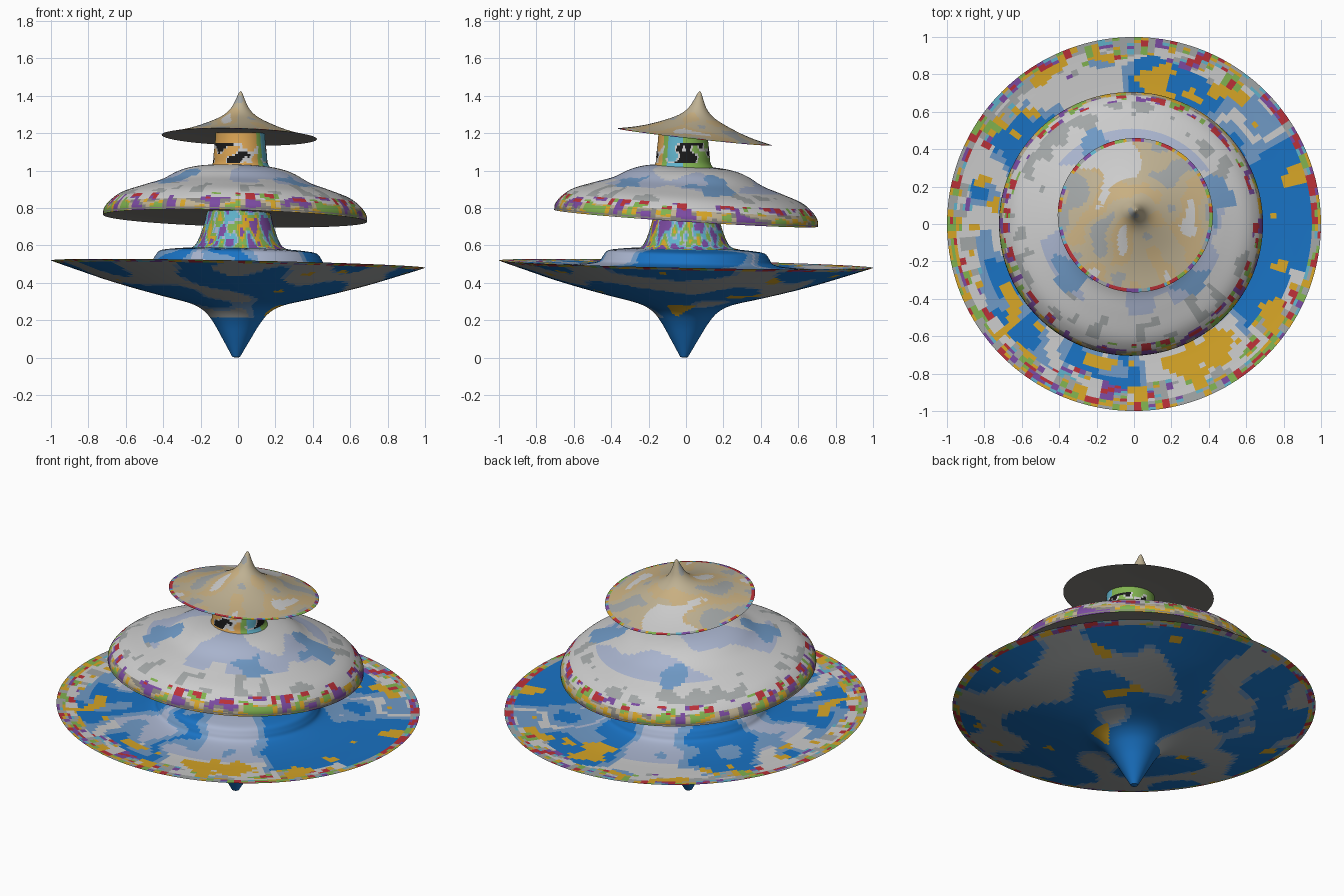
import bpy, bmesh, math
from mathutils import Vector, noise

if "Cube" in bpy.data.objects:
    bpy.data.objects.remove(bpy.data.objects["Cube"])

SEG = 160
COLORS = {
    "sky": (0.010, 0.17, 0.55), "mist": (0.16, 0.32, 0.56), "cloud": (0.58, 0.57, 0.56),
    "haze": (0.40, 0.46, 0.62), "stone": (0.36, 0.38, 0.38), "dusk": (0.24, 0.23, 0.21),
    "tan": (0.52, 0.44, 0.29), "sand": (0.58, 0.43, 0.22), "gold": (0.68, 0.38, 0.02),
    "red": (0.50, 0.03, 0.04), "purple": (0.20, 0.07, 0.36), "green": (0.22, 0.45, 0.08),
    "orange": (0.72, 0.38, 0.09), "aqua": (0.12, 0.45, 0.60), "black": (0.01, 0.01, 0.01),
}
MATS = {}
for key, col in COLORS.items():
    MATS[key] = bpy.data.materials.new(key)
    MATS[key].diffuse_color = (*col, 1)
KEYS = list(COLORS)


def smooth_run(pts, steps):
    """Catmull-Rom curve through the profile points."""
    p = [Vector(q) for q in pts]
    p = [2 * p[0] - p[1]] + p + [2 * p[-1] - p[-2]]
    out = []
    for a, b, c, d in zip(p, p[1:], p[2:], p[3:]):
        for s in range(steps):
            t = s / steps
            q = 0.5 * (2 * b + (c - a) * t + (2 * a - 5 * b + 4 * c - d) * t * t
                       + (3 * b - a - 3 * c + d) * t ** 3)
            out.append((max(q.x, 0.0), q.y))
    return out + [tuple(pts[-1])]


def lathe(name, runs, origin, slope, paint, steps=5):
    """Spin smooth profile runs about an axis; slope is the z fall per unit x and y."""
    prof = []
    for run in runs:
        r = smooth_run(run, steps)
        prof += r[1:] if prof else r
    bm = bmesh.new()
    rings = []
    for r, z in prof:
        if r < 1e-5:
            rings.append([bm.verts.new((0, 0, z))] * SEG)
        else:
            rings.append([bm.verts.new((r * math.cos(k * math.tau / SEG),
                                        r * math.sin(k * math.tau / SEG), z)) for k in range(SEG)])
    for lo, hi in zip(rings, rings[1:]):
        for k in range(SEG):
            n = (k + 1) % SEG
            quad = list(dict.fromkeys([lo[k], lo[n], hi[n], hi[k]]))
            if len(quad) > 2:
                f = bm.faces.new(quad)
                f.normal_update()
                c = f.calc_center_median()
                f.material_index = KEYS.index(
                    paint(c, math.hypot(c.x, c.y), math.degrees(math.atan2(c.y, c.x)), f.normal.z))
    me = bpy.data.meshes.new(name)
    bm.to_mesh(me)
    bm.free()
    for key in KEYS:
        me.materials.append(MATS[key])
    ob = bpy.data.objects.new(name, me)
    bpy.context.collection.objects.link(ob)
    ob.location = origin
    ob.rotation_mode = 'QUATERNION'
    ob.rotation_quaternion = Vector((0, 0, 1)).rotation_difference(Vector((slope[0], slope[1], 1)))
    bpy.ops.object.select_all(action='DESELECT')
    ob.select_set(True)
    bpy.context.view_layer.objects.active = ob
    bpy.ops.object.shade_smooth_by_angle(angle=math.radians(40))


def n(c, sxy, sz=None):
    sz = sz or sxy
    return noise.noise(Vector((c.x * sxy + 3.1, c.y * sxy + 7.7, c.z * sz + 1.3)))


def pick(v, *bands):
    """First name whose limit lies above v."""
    return next(name for limit, name in bands if v < limit)


def confetti(c, scale=13):
    return pick(n(c, scale), (-0.38, "red"), (-0.22, "purple"), (-0.12, "aqua"), (0.12, "stone"),
                (0.24, "gold"), (0.38, "green"), (9, "red"))


def near(c, x, y, size):
    return math.hypot(c.x - x, c.y - y) + 0.12 * n(c, 9) < size


def paint_dish(c, r, a, nz):
    wob = n(c, 5)
    if r > 0.955:
        return confetti(c)
    if nz < 0:                       # underside: sky with drifting cloud
        if r < 0.14:
            return "sky"
        if n(c, 6) > 0.5:
            return "gold"
        return pick(n(c, 3.6), (0.02, "sky"), (0.1, "mist"), (9, "stone"))
    if abs(n(c, 7)) > 0.42 and r > 0.72:
        return "gold"
    if r + 0.08 * wob > 0.87 and not -15 < a < 48:
        return confetti(c, 9) if abs(n(c, 8)) > 0.2 else "cloud"
    if near(c, 0.13, 0.73, 0.1) or near(c, 0.42, -0.7, 0.1):
        return "gold"
    spans = [(93, 130), (163, 200), (228, 255), (272, 322), (38, 56)]   # cloud banks
    deg = (a + 30 * wob) % 360
    d = min(max(lo - deg, deg - hi) for lo, hi in spans)
    return pick(d, (-6, "haze" if 0.7 > r else "cloud"), (4, "mist"), (999, "sky"))


def paint_canopy(c, r, a, nz):
    if nz < 0:
        return "dusk"
    if r > 0.688:
        return pick(n(c, 12), (-0.25, "purple"), (-0.05, "dusk"), (0.15, "tan"), (0.3, "gold"), (9, "green"))
    if r > 0.655:
        return confetti(c, 12) if abs(n(c, 12)) > 0.25 else "cloud"
    if any(near(c, *s) for s in ((-0.32, -0.3, 0.09), (0.42, 0.12, 0.1), (-0.2, 0.36, 0.08), (0.3, -0.3, 0.06))):
        return "mist"
    if r > 0.5:
        return pick(n(c, 11), (-0.25, "stone"), (9, "cloud"))
    return pick(n(c, 4), (0.05, "haze"), (9, "cloud"))


def paint_hat(c, r, a, nz):
    if nz < 0:
        return "dusk"
    if r > 0.402:
        return confetti(c)
    if r > 0.2 and 95 < a + 40 * n(c, 5) < 150:
        return "cloud"
    return pick(n(c, 8), (-0.3, "stone"), (0.12, "tan"), (0.5, "sand"), (9, "cloud"))


def paint_stem(c, r, a, nz):
    return pick(n(c, 24, 9), (-0.3, "purple"), (-0.1, "aqua"), (0.0, "haze"), (0.2, "green"),
                (0.4, "gold"), (9, "purple"))


def paint_neck(c, r, a, nz):
    v = n(c, 16)
    if 0.03 < c.z < 0.14 and v > 0.05:
        return "black" if v > 0.2 else "cloud"
    return "orange" if -170 < a < -50 else "aqua" if -35 < a < 0 else "green"


# Tapered dish with a raised step on its upper face
lathe("dish", [
    [(0, -0.5), (0.02, -0.497)],
    [(0.02, -0.497), (0.075, -0.40), (0.125, -0.315), (0.175, -0.255), (0.25, -0.215),
     (0.40, -0.178), (0.55, -0.14), (0.70, -0.098), (0.85, -0.05), (0.96, -0.014), (1.0, 0)],
    [(1.0, 0), (0.92, -0.005), (0.85, -0.008), (0.70, -0.014), (0.56, -0.01), (0.47, 0.005),
     (0.445, 0.035), (0.42, 0.064), (0.36, 0.075), (0.27, 0.082), (0.15, 0.084), (0, 0.084)],
], (0, 0, 0.5), (0.02, 0.02), paint_dish)

# Flared stem holding the canopy
lathe("stem", [[(0.29, 0), (0.245, 0.012), (0.218, 0.045), (0.19, 0.12), (0.17, 0.20),
                (0.163, 0.24)]],
      (0.002, 0, 0.577), (0.01, 0.0), paint_stem)

# Middle canopy with a slightly hollow underside
lathe("canopy", [
    [(0, 0.03), (0.2, 0.03), (0.55, 0.015), (0.706, 0)],
    [(0.706, 0), (0.702, 0.035), (0.67, 0.078), (0.61, 0.122), (0.50, 0.162),
     (0.40, 0.196), (0.32, 0.24), (0.25, 0.265), (0.16, 0.278), (0, 0.28)],
], (-0.016, 0, 0.745), (0.027, 0.064), paint_canopy)

# Neck between canopy and top hat
lathe("neck", [[(0.165, 0), (0.147, 0.03), (0.142, 0.08), (0.134, 0.15), (0.131, 0.195)]],
      (0.012, -0.016, 1.01), (0.0, 0.0), paint_neck)

# Pointed top hat with a nearly flat underside
lathe("top_hat", [
    [(0, 0.012), (0.2, 0.01), (0.415, 0)],
    [(0.415, 0), (0.32, 0.021), (0.235, 0.047), (0.14, 0.086), (0.085, 0.117),
     (0.05, 0.152), (0.027, 0.195), (0.01, 0.235), (0, 0.247)],
], (0.007, 0.047, 1.18), (0.028, 0.11), paint_hat)

for m in bpy.data.materials:
    if m.users and not m.is_grease_pencil:
        m.use_nodes = True
        m.node_tree.nodes["Principled BSDF"].inputs["Base Color"].default_value = m.diffuse_color
